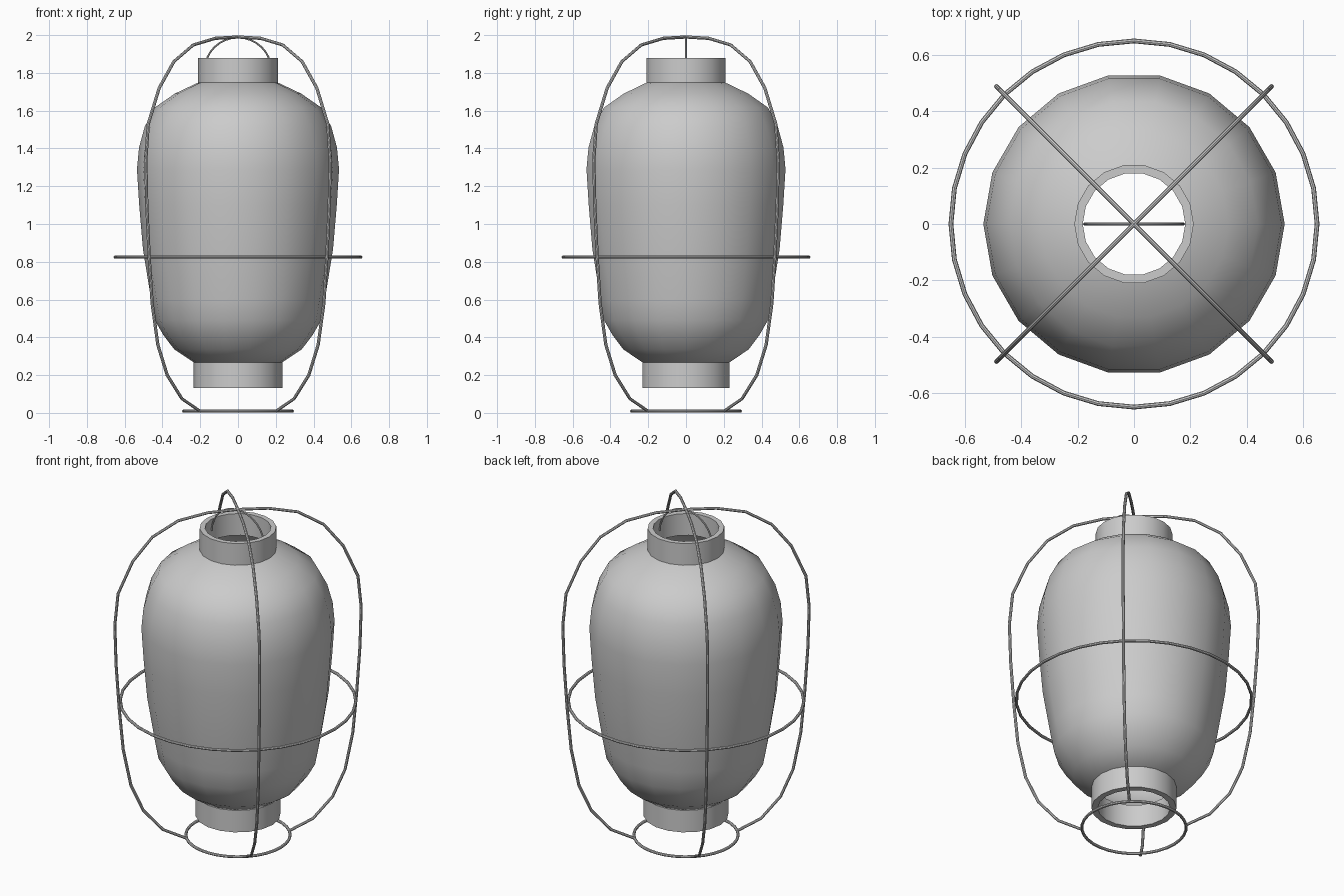
import bpy, bmesh
from math import pi, cos, sin, radians

if "Cube" in bpy.data.objects:
    bpy.data.objects.remove(bpy.data.objects["Cube"])

SIDES = 18


def lathe(name, profile, closed=False):
    """Revolve an (r, z) profile around the z axis."""
    bm = bmesh.new()
    rings = [[bm.verts.new((r * cos(2 * pi * i / SIDES), r * sin(2 * pi * i / SIDES), z))
              for i in range(SIDES)] for r, z in profile]
    pairs = list(zip(rings, rings[1:]))
    if closed:
        pairs.append((rings[-1], rings[0]))
    for a, b in pairs:
        for i in range(SIDES):
            j = (i + 1) % SIDES
            bm.faces.new((a[i], a[j], b[j], b[i]))
    if closed:
        bmesh.ops.recalc_face_normals(bm, faces=bm.faces)
    mesh = bpy.data.meshes.new(name)
    bm.to_mesh(mesh)
    bm.free()
    obj = bpy.data.objects.new(name, mesh)
    bpy.context.collection.objects.link(obj)
    return finish(obj)


def finish(obj):
    bpy.ops.object.select_all(action='DESELECT')
    obj.select_set(True)
    bpy.context.view_layer.objects.active = obj
    if obj.type == 'CURVE':
        bpy.ops.object.convert(target='MESH')
    bpy.ops.object.shade_smooth_by_angle(angle=radians(40))
    return bpy.context.object


def wire(name, points, radius=0.0085, cyclic=False):
    """Round wire along a polyline."""
    curve = bpy.data.curves.new(name, 'CURVE')
    curve.dimensions = '3D'
    curve.bevel_depth = radius
    curve.bevel_resolution = 2
    curve.use_fill_caps = not cyclic
    spline = curve.splines.new('POLY')
    spline.points.add(len(points) - 1)
    for p, co in zip(spline.points, points):
        p.co = (*co, 1)
    spline.use_cyclic_u = cyclic
    obj = bpy.data.objects.new(name, curve)
    bpy.context.collection.objects.link(obj)
    return finish(obj)


def hoop(name, r, z, n=32):
    wire(name, [(r * cos(2 * pi * i / n), r * sin(2 * pi * i / n), z) for i in range(n)],
         cyclic=True)


def collar(name, outer, inner, z0, z1):
    lathe(name, [(outer, z0), (outer, z1), (inner, z1), (inner, z0)], closed=True)


# Paper shade, open at both ends
lathe("lantern_shade", [
    (0.20, 0.262), (0.235, 0.268), (0.338, 0.337), (0.395, 0.412), (0.44, 0.49),
    (0.46, 0.60), (0.503, 0.865), (0.523, 1.10), (0.535, 1.29), (0.524, 1.405),
    (0.494, 1.515), (0.44, 1.617), (0.335, 1.69), (0.215, 1.747), (0.19, 1.752)])

# Top and bottom collars
collar("top_collar", 0.212, 0.182, 1.748, 1.88)
collar("bottom_collar", 0.235, 0.20, 0.133, 0.266)

# Two crossing cage arches on the diagonals
half = [(0.29, 0.012), (0.42, 0.075), (0.53, 0.2), (0.60, 0.36), (0.643, 0.58), (0.665, 0.825),
        (0.683, 1.1), (0.69, 1.34), (0.672, 1.53), (0.59, 1.72), (0.48, 1.86),
        (0.335, 1.948), (0.17, 1.983)]
arch = half + [(0, 1.99)] + [(-r, z) for r, z in reversed(half)]
for label, angle in (("cage_arch_a", pi / 4), ("cage_arch_b", 3 * pi / 4)):
    wire(label, [(r * cos(angle), r * sin(angle), z) for r, z in arch])

# Cage hoops
hoop("middle_hoop", 0.65, 0.825)
hoop("base_hoop", 0.288, 0.0095)

# Hanging handle inside the top collar
wire("hanging_handle", [(0.176 * cos(pi * i / 16), 0, 1.815 + 0.172 * sin(pi * i / 16))
                        for i in range(17)], radius=0.005)
